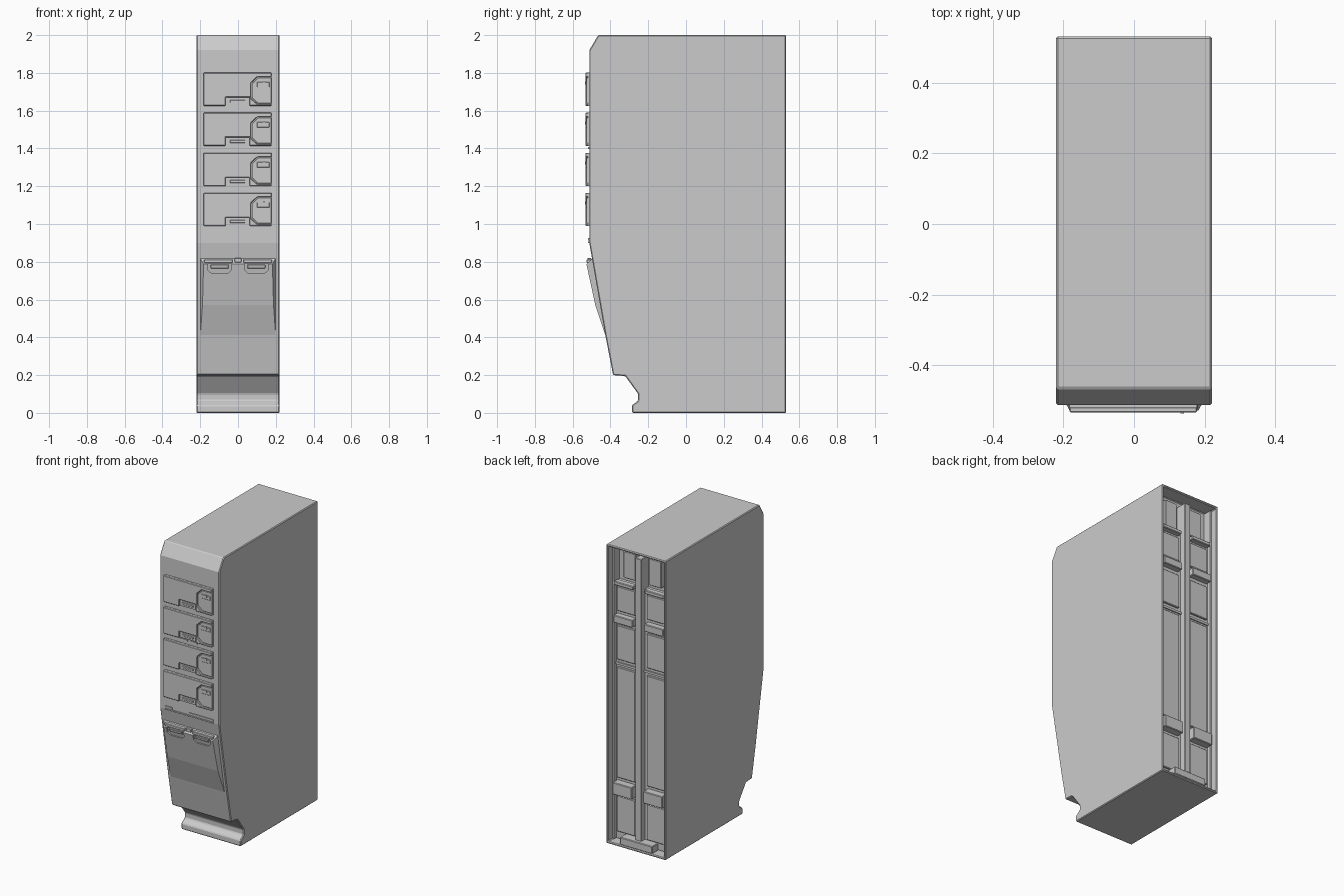
import bpy, bmesh

if "Cube" in bpy.data.objects:
    bpy.data.objects.remove(bpy.data.objects["Cube"])


def finish(bm, name, bevel=0.0):
    bmesh.ops.recalc_face_normals(bm, faces=bm.faces)
    me = bpy.data.meshes.new(name)
    bm.to_mesh(me)
    bm.free()
    ob = bpy.data.objects.new(name, me)
    bpy.context.collection.objects.link(ob)
    if bevel:
        m = ob.modifiers.new("edge_bevel", 'BEVEL')
        m.width, m.segments, m.limit_method, m.angle_limit = bevel, 1, 'ANGLE', 0.6
    return ob


def prism(name, pts, y0, y1, bevel=0.0, slope=0.0, zref=0.0):
    """Outline in x,z extruded from y0 to y1, optionally leaning with height."""
    bm = bmesh.new()
    lean = lambda z: slope * (zref - z)
    a = [bm.verts.new((x, y0 + lean(z), z)) for x, z in pts]
    b = [bm.verts.new((x, y1 + lean(z), z)) for x, z in pts]
    bm.faces.new(a)
    bm.faces.new(b)
    for i in range(len(pts)):
        j = (i + 1) % len(pts)
        bm.faces.new((a[i], a[j], b[j], b[i]))
    return finish(bm, name, bevel)


def box(name, x0, x1, y0, y1, z0, z1, bevel=0.0):
    x0, x1 = sorted((x0, x1))
    return prism(name, [(x0, z0), (x1, z0), (x1, z1), (x0, z1)], y0, y1, bevel)


# Cabinet shell: side profile (y, z), back face inset into an open tray
profile = [(0.53, 0), (0.53, 2), (-0.465, 2), (-0.512, 1.92), (-0.512, 0.9),
           (-0.425, 0.4), (-0.386, 0.2), (-0.322, 0.195), (-0.253, 0.10),
           (-0.253, 0.065), (-0.286, 0.04), (-0.286, 0)]
bm = bmesh.new()
L = [bm.verts.new((-0.22, y, z)) for y, z in profile]
R = [bm.verts.new((0.22, y, z)) for y, z in profile]
bm.faces.new(L)
bm.faces.new(R)
for i in range(len(L)):
    j = (i + 1) % len(L)
    bm.faces.new((L[i], L[j], R[j], R[i]))
bmesh.ops.recalc_face_normals(bm, faces=bm.faces)
back = [f for f in bm.faces if f.normal.y > 0.99]
bmesh.ops.inset_region(bm, faces=back, thickness=0.02)
tray = bmesh.ops.extrude_face_region(bm, geom=back)["geom"]
bmesh.ops.translate(bm, vec=(0, -0.1, 0),
                    verts=[v for v in tray if isinstance(v, bmesh.types.BMVert)])
bmesh.ops.delete(bm, geom=back, context='FACES')
finish(bm, "cabinet_shell", 0.005)

# Four front drawer modules
for n in range(4):
    z = 0.99 + 0.212 * n
    box(f"module_base_{n}", -0.182, 0.178, -0.505, -0.519, z, z + 0.175)
    face = [(-.182, 0), (-.065, 0), (-.065, .045), (.06, .045), (.06, 0), (.178, 0),
            (.178, .008), (.103, .008), (.068, .04), (.068, .12), (.103, .153),
            (.178, .153), (.178, .175), (-.182, .175)]
    prism(f"module_face_{n}", [(x, z + h) for x, h in face], -0.517, -0.533, 0.003)
    panel = [(.178, .012), (.106, .012), (.073, .043), (.073, .117), (.106, .149), (.178, .149)]
    prism(f"module_control_panel_{n}", [(x, z + h) for x, h in panel], -0.517, -0.528, 0.002)
    box(f"latch_plate_{n}", 0.10, 0.167, -0.525, -0.532, z + 0.098, z + 0.125, 0.002)
    box(f"latch_key_{n}", 0.132, 0.142, -0.53, -0.536, z + 0.112, z + 0.129)
    tab = [(-.058, .003), (.053, .003), (.053, .032), (.045, .04), (-.05, .04), (-.058, .032)]
    prism(f"module_pull_{n}", [(x, z + h) for x, h in tab], -0.517, -0.525)
    box(f"module_pull_bar_{n}", -0.043, 0.038, -0.522, -0.531, z + 0.016, z + 0.03, 0.002)

# Thin trim strips between modules and flap
for i, (x0, x1, z0, z1) in enumerate([(-.18, -.125, .913, .925), (-.005, .178, .913, .925),
                                      (-.18, .178, .900, .908), (-.075, -.01, 1.398, 1.408),
                                      (.01, .06, 1.398, 1.408)]):
    box(f"trim_strip_{i}", x0, x1, -0.50, -0.518, z0, z1)

# Lower front flap, a tapered convex shell
bm = bmesh.new()
for s in (-1, 1):
    for x, y, z in [(.2, -.495, .82), (.182, -.527, .787), (.188, -.48, .57), (.2, -.423, .40),
                    (.2, -.46, .82), (.2, -.40, .40)]:
        bm.verts.new((s * x, y, z))
bmesh.ops.convex_hull(bm, input=bm.verts)
bmesh.ops.dissolve_limit(bm, angle_limit=0.02, verts=bm.verts, edges=bm.edges)
flap = finish(bm, "lower_flap")

# Finger recesses cut in the flap, each with a small lip inside
S, ZR = 0.217, 0.787
for s in (-1, 1):
    grip = [(s * x, z) for x, z in [(.035, .79), (.16, .79), (.16, .757), (.14, .738),
                                    (.055, .738), (.035, .757)]]
    cutter = prism("grip_cutter", grip, -0.54, -0.517, 0, S, ZR)
    cutter.hide_render = True
    m = flap.modifiers.new("grip_recess", 'BOOLEAN')
    m.operation, m.object, m.solver = 'DIFFERENCE', cutter, 'EXACT'
    bpy.context.view_layer.objects.active = flap
    bpy.ops.object.modifier_apply(modifier=m.name)
    bpy.data.objects.remove(cutter)
    lip = [(s * x, z) for x, z in [(.05, .785), (.145, .785), (.145, .765), (.05, .765)]]
    prism("grip_lip", lip, -0.51, -0.524, 0.002, S, ZR)
    # Raised rail along the flap top
    box("flap_top_rail", s * 0.028, s * 0.18, -0.50, -0.526, 0.794, 0.812, 0.003)
box("flap_latch", -0.018, 0.018, -0.50, -0.522, 0.797, 0.82, 0.003)

# Rear tray: backing plate, centre post and top ledge
box("rear_backing", -0.2, 0.2, 0.42, 0.465, 0.02, 1.74)
box("rear_centre_post", -0.022, 0.022, 0.42, 0.505, 0.02, 1.95, 0.003)

# Rear panels and connector blocks, mirrored either side of the post
for s in (-1, 1):
    for i, (z0, z1) in enumerate([(.07, .31), (.43, 1.17), (1.22, 1.45), (1.545, 1.71)]):
        box(f"rear_panel_{i}", s * 0.042, s * 0.18, 0.46, 0.477, z0, z1, 0.004)
    for i, (z0, z1, y) in enumerate([(.33, .41, .515), (1.475, 1.525, .505), (1.725, 1.75, .50)]):
        box(f"rear_connector_{i}", s * 0.042, s * 0.185, 0.46, y, z0, z1, 0.004)
    box("rear_seam_rib", s * 0.022, s * 0.2, 0.46, 0.473, 1.185, 1.2)
    box("rear_top_block", s * 0.05, s * 0.14, 0.42, 0.462, 1.77, 1.95, 0.004)
    box("rear_side_rail", s * 0.19, s * 0.202, 0.42, 0.49, 0.02, 1.98)
box("rear_cable_outlet", -0.12, 0.12, 0.46, 0.528, 0.015, 0.065, 0.004)
